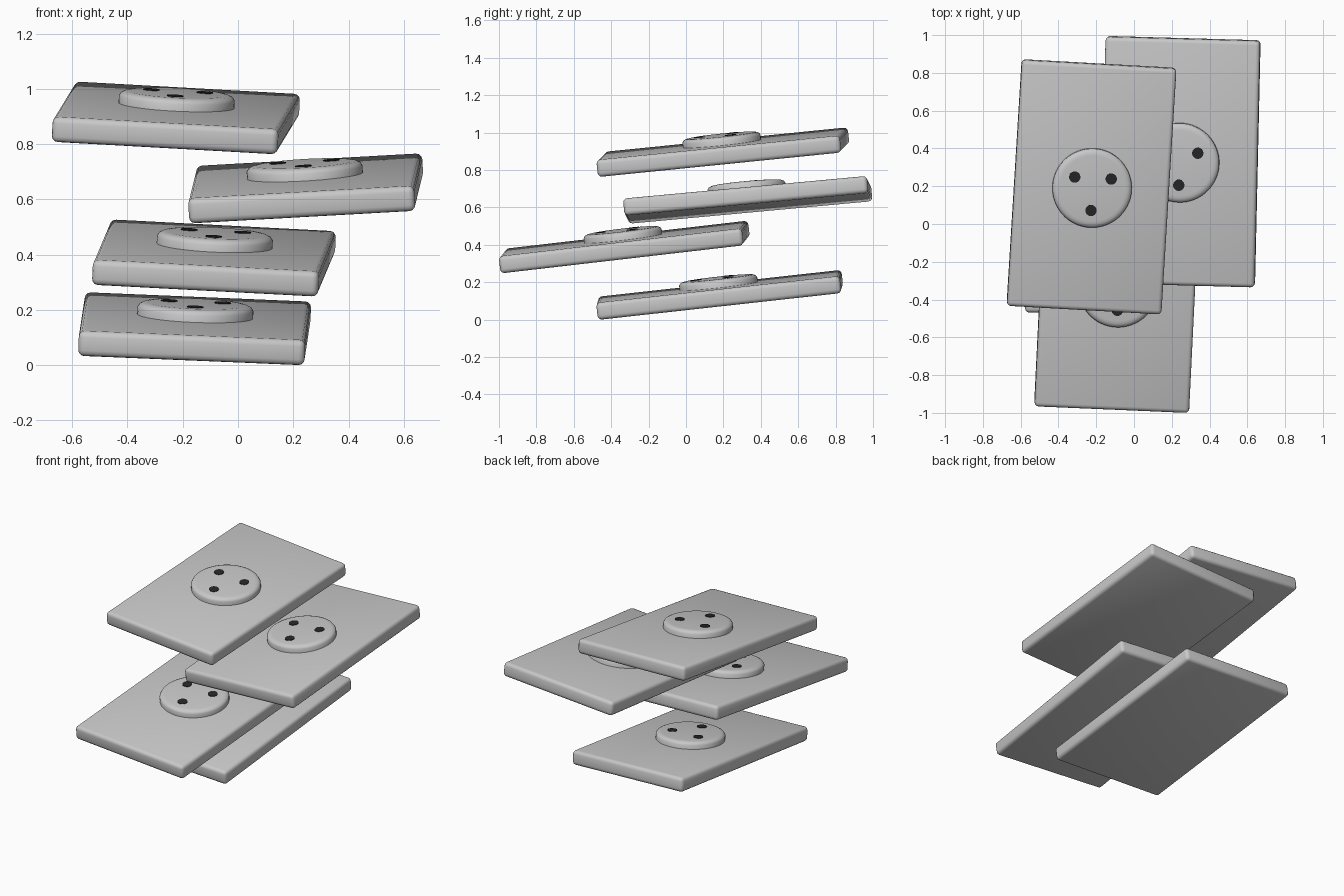
import bpy
import bmesh
from math import radians, cos, sin, tau
from mathutils import Matrix, Euler, Vector

if "Cube" in bpy.data.objects:
    bpy.data.objects.remove(bpy.data.objects["Cube"])

WIDTH, LENGTH, THICK = 0.82, 1.31, 0.092


def material(name, value):
    mat = bpy.data.materials.new(name)
    mat.use_nodes = True
    color = (value, value, value, 1)
    mat.diffuse_color = color
    mat.node_tree.nodes["Principled BSDF"].inputs["Base Color"].default_value = color
    return mat


GREY = material("light grey", 0.58)
BLACK = material("near black", 0.02)


def finish(name, bm, mat, frame):
    bmesh.ops.recalc_face_normals(bm, faces=bm.faces)
    mesh = bpy.data.meshes.new(name)
    bm.to_mesh(mesh)
    bm.free()
    mesh.materials.append(mat)
    obj = bpy.data.objects.new(name, mesh)
    bpy.context.collection.objects.link(obj)
    obj.matrix_world = frame
    bpy.ops.object.select_all(action="DESELECT")
    obj.select_set(True)
    bpy.context.view_layer.objects.active = obj
    bpy.ops.object.shade_smooth_by_angle(angle=radians(50))


def panel(name, frame):
    """Flat slab with softly rounded edges."""
    bm = bmesh.new()
    bmesh.ops.create_cube(bm, size=1)
    bmesh.ops.scale(bm, vec=(WIDTH, LENGTH, THICK), verts=bm.verts)
    bmesh.ops.bevel(bm, geom=bm.edges[:], offset=0.022, segments=3,
                    profile=0.5, affect="EDGES")
    finish(name, bm, GREY, frame)


def lathe(name, profile, steps, mat, frame):
    """Turn a (radius, height) profile around local z."""
    bm = bmesh.new()
    verts = [bm.verts.new((r, 0, z)) for r, z in profile]
    edges = [bm.edges.new(pair) for pair in zip(verts, verts[1:])]
    bmesh.ops.spin(bm, geom=verts + edges, cent=(0, 0, 0), axis=(0, 0, 1),
                   angle=tau, steps=steps)
    bmesh.ops.remove_doubles(bm, verts=bm.verts, dist=0.0001)
    finish(name, bm, mat, frame)


DISC = [(0, -0.01), (0.21, -0.01), (0.21, 0.026), (0.203, 0.037),
        (0.19, 0.043), (0.175, 0.045), (0, 0.045)]
DOT = [(0, -0.004), (0.03, -0.004), (0.03, 0.003), (0, 0.003)]

# Each layer: centre, then pitch, roll and yaw in degrees
LAYERS = {
    "bottom": ((-0.157, 0.18, 0.132), (6.3, 2.4, -0.7)),
    "lower": ((-0.087, -0.33, 0.388), (6.6, 3.0, -2.45)),
    "upper": ((0.245, 0.33, 0.64), (5.3, -3.2, -1.6)),
    "top": ((-0.225, 0.197, 0.895), (5.75, 3.2, -3.2)),
}

for layer, (centre, tilt) in LAYERS.items():
    turn = Euler([radians(a) for a in tilt]).to_matrix().to_4x4()
    frame = Matrix.Translation(centre) @ turn
    panel(layer + "_panel", frame)
    face = frame @ Matrix.Translation((0, 0, THICK / 2))
    lathe(layer + "_disc", DISC, 64, GREY, face)
    # Three dark dots spaced evenly round the disc
    for i in range(3):
        a = radians(270 + 120 * i)
        spot = Vector((0.112 * cos(a), 0.112 * sin(a) - 0.005 * (i == 0), 0.045))
        lathe(f"{layer}_dot_{i + 1}", DOT, 24, BLACK,
              face @ Matrix.Translation(spot))
